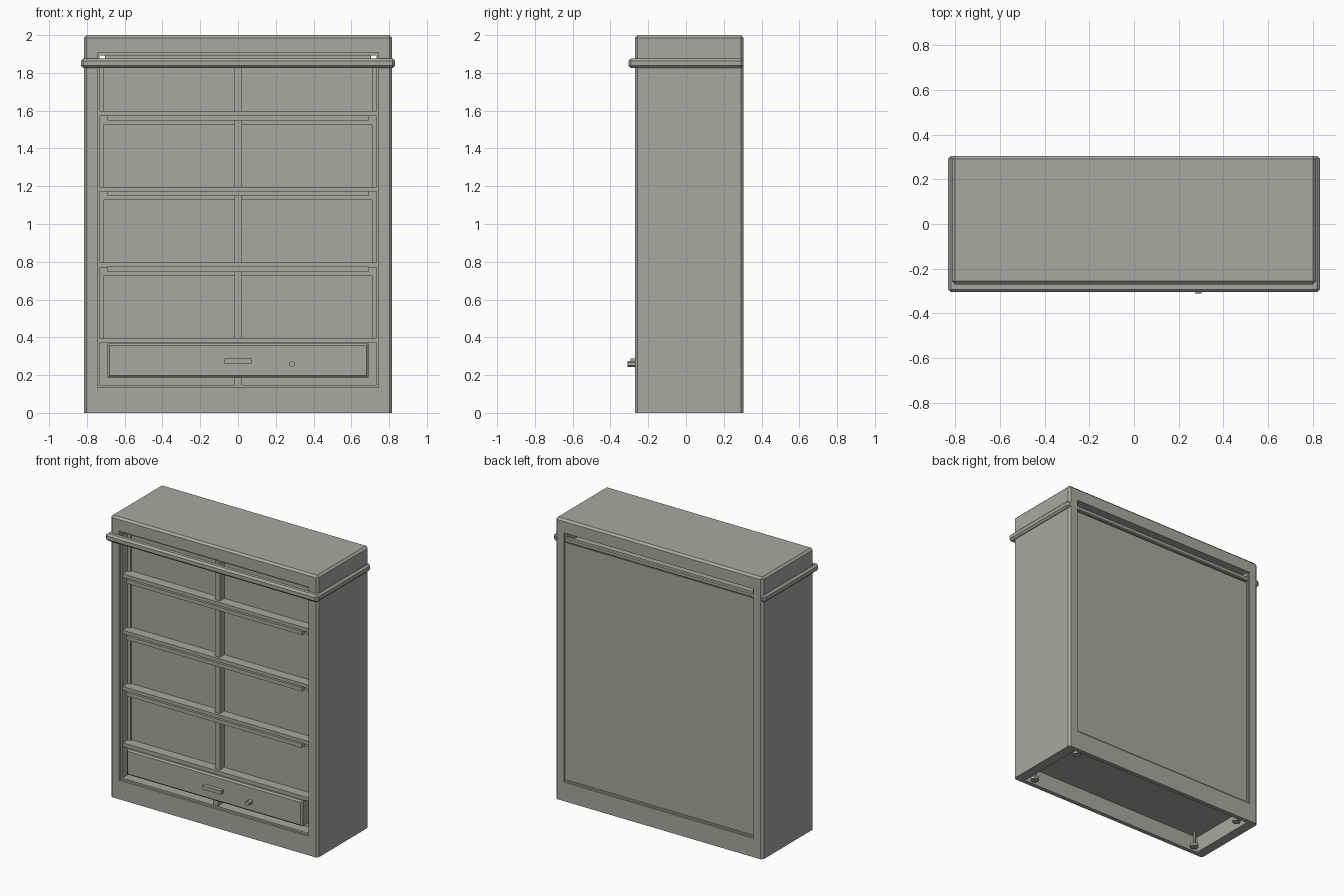
import bpy, bmesh

cube = bpy.data.objects.get("Cube")
if cube:
    bpy.data.objects.remove(cube, do_unlink=True)

grey = bpy.data.materials.new("warm_grey")
grey.use_nodes = True
COL = (0.40, 0.39, 0.365, 1)
grey.diffuse_color = COL
grey.node_tree.nodes["Principled BSDF"].inputs["Base Color"].default_value = COL


def finish(name, bm):
    bmesh.ops.recalc_face_normals(bm, faces=bm.faces)
    mesh = bpy.data.meshes.new(name)
    bm.to_mesh(mesh)
    bm.free()
    mesh.materials.append(grey)
    ob = bpy.data.objects.new(name, mesh)
    bpy.context.scene.collection.objects.link(ob)
    return ob


def box(name, x, y, z, bevel=0, rule=None):
    """Box from three (min, max) ranges; rule picks which edges get the chamfer."""
    bm = bmesh.new()
    bmesh.ops.create_cube(bm, size=1)
    for v in bm.verts:
        v.co = [r[0] if c < 0 else r[1] for c, r in zip(v.co, (x, y, z))]
    if bevel:
        edges = [e for e in bm.edges if rule is None or rule(e)]
        bmesh.ops.bevel(bm, geom=edges, offset=bevel, segments=1, affect='EDGES')
    return finish(name, bm)


def pair(name, x, y, z, bevel=0, rule=None):
    """The same box on both sides of the centre."""
    box("left_" + name, x, y, z, bevel, rule)
    mirrored = (lambda e: rule(e)) if rule else None
    box("right_" + name, (-x[1], -x[0]), y, z, bevel, mirrored)


def cylinder(name, at, radius, depth, sides, along_y=False):
    bm = bmesh.new()
    bmesh.ops.create_cone(bm, cap_ends=True, segments=sides, radius1=radius,
                          radius2=radius, depth=depth)
    if along_y:
        for v in bm.verts:
            v.co = (v.co.x, v.co.z, v.co.y)
    bmesh.ops.translate(bm, verts=bm.verts, vec=at)
    return finish(name, bm)


FRONT, BACK, HALF = -0.27, 0.305, 0.815
INNER, LID_Z, BASE_Z = 0.745, 1.905, 0.135
CH = 0.014


def outer_corner(e):
    a, b = e.verts
    return abs(a.co.z - b.co.z) > 0.1 and abs(a.co.x) > HALF - 0.01


def lid_edge(e):
    a, b = e.verts
    return min(a.co.z, b.co.z) > 1.99 or abs(a.co.z - b.co.z) > 0.05


# Carcass: side walls, lid, plinth boards and inner lining
pair("side", (INNER, HALF), (FRONT, BACK), (0, LID_Z), CH, outer_corner)
box("lid", (-HALF, HALF), (FRONT, BACK), (LID_Z, 2), CH, lid_edge)
box("front_plinth", (-INNER, INNER), (FRONT, FRONT + 0.03), (0, BASE_Z))
box("back_plinth", (-INNER, INNER), (BACK - 0.03, BACK), (0, BASE_Z))
box("bottom_board", (-INNER, INNER), (FRONT + 0.015, BACK - 0.015), (BASE_Z - 0.02, BASE_Z + 0.01))
pair("lining", (0.732, INNER), (FRONT + 0.015, BACK - 0.012), (BASE_Z, LID_Z))
box("front_lintel", (-INNER, INNER), (FRONT + 0.012, FRONT + 0.03), (LID_Z - 0.012, LID_Z))

# Back panel and the slot rail above it
box("back_panel", (-0.735, 0.735), (0.27, 0.288), (BASE_Z, 1.83))
box("back_rail", (-INNER, INNER), (0.27, 0.3), (1.838, 1.87), 0.006)
box("back_lower_lip", (-INNER, INNER), (0.28, 0.297), (BASE_Z, BASE_Z + 0.012))

# Cornice moulding round the front and the sides
box("front_moulding", (-0.832, 0.832), (-0.305, -0.255), (1.826, 1.877), 0.013)
pair("side_moulding", (0.79, 0.832), (-0.29, BACK), (1.826, 1.877), 0.013)

# Compartment panels with their frames
PANEL = -0.18
box("compartment_panel", (-0.735, 0.735), (PANEL, PANEL + 0.02), (BASE_Z, 1.872))
box("panel_top", (-0.705, 0.705), (PANEL, PANEL + 0.02), (1.87, LID_Z))
box("compartment_ceiling", (-0.735, 0.735), (PANEL, 0.28), (1.815, 1.83))
pair("panel_stile", (0.71, 0.735), (PANEL - 0.015, PANEL), (0.39, 1.87))
box("centre_divider", (-0.018, 0.018), (PANEL - 0.05, PANEL), (0.39, 1.87))

# Shelves, each with a front bar and a frame rail below
for i in range(4):
    top = 0.397 + 0.4 * i
    box(f"shelf_{i + 1}", (-0.732, 0.732), (-0.25, PANEL), (top - 0.026, top))
    if i:
        box(f"shelf_bar_{i + 1}", (-0.69, 0.69), (-0.267, -0.235), (top - 0.05, top - 0.023))
        box(f"frame_rail_{i + 1}", (-0.732, 0.732), (PANEL - 0.02, PANEL), (top - 0.07, top - 0.02))

# Drawer with handle, knob and stop block
box("drawer_front", (-0.69, 0.69), (-0.268, PANEL), (0.187, 0.368), 0.01,
    lambda e: max(v.co.y for v in e.verts) < -0.2)
box("drawer_handle", (-0.072, 0.072), (-0.295, -0.265), (0.26, 0.287))
cylinder("drawer_knob", (0.287, -0.289, 0.259), 0.017, 0.042, 6, True)
box("drawer_stop", (-0.018, 0.018), (-0.25, PANEL), (0.145, 0.187))
box("drawer_sill", (-0.732, 0.732), (-0.255, PANEL), (BASE_Z, BASE_Z + 0.013))

# Levelling feet inside the plinth
for sx in (-1, 1):
    for y in (-0.2, 0.235):
        cylinder("foot_pad", (sx * 0.69, y, 0.012), 0.028, 0.018, 12)
        cylinder("foot_stem", (sx * 0.69, y, 0.07), 0.01, 0.11, 8)
